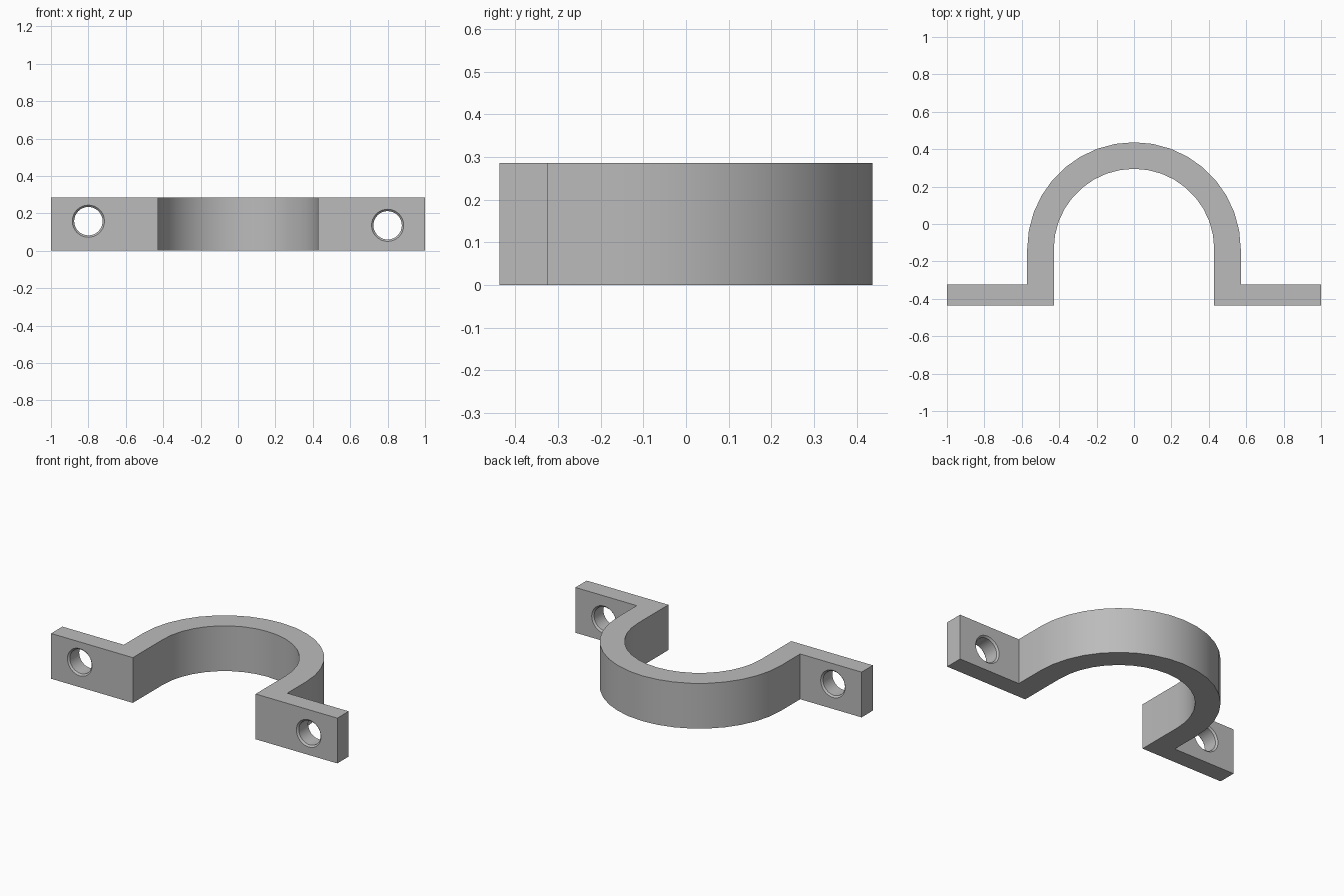
import bpy
import bmesh
from math import cos, sin, pi

cube = bpy.data.objects.get("Cube")
if cube:
    bpy.data.objects.remove(cube, do_unlink=True)

HEIGHT = 0.286
OUTER, INNER = 0.571, 0.429
ARC_Y = -0.134
FRONT, BACK = -0.437, -0.324
ARC_STEPS = 18

grey = bpy.data.materials.new("plain grey")
grey.use_nodes = True
grey.diffuse_color = (0.5, 0.5, 0.5, 1)
grey.node_tree.nodes["Principled BSDF"].inputs["Base Color"].default_value = (0.5, 0.5, 0.5, 1)


def make_object(name, bm):
    bmesh.ops.recalc_face_normals(bm, faces=bm.faces)
    mesh = bpy.data.meshes.new(name)
    bm.to_mesh(mesh)
    bm.free()
    mesh.materials.append(grey)
    obj = bpy.data.objects.new(name, mesh)
    bpy.context.collection.objects.link(obj)
    return obj


def arc(radius):
    angles = [pi * i / ARC_STEPS for i in range(ARC_STEPS + 1)]
    return [(radius * cos(a), ARC_Y + radius * sin(a)) for a in angles]


# Clamp body: outline of arch, straight legs and flat feet, extruded upward
outline = [(INNER, FRONT), (1, FRONT), (1, BACK), (OUTER, BACK)]
outline += arc(OUTER)
outline += [(-OUTER, BACK), (-1, BACK), (-1, FRONT), (-INNER, FRONT)]
outline += reversed(arc(INNER))
bm = bmesh.new()
base = bm.faces.new([bm.verts.new((x, y, 0)) for x, y in outline])
top = bmesh.ops.extrude_face_region(bm, geom=[base])["geom"]
bmesh.ops.translate(bm, vec=(0, 0, HEIGHT),
                    verts=[v for v in top if isinstance(v, bmesh.types.BMVert)])
clamp = make_object("pipe_clamp", bm)


# Screw holes with a small chamfer at both ends
def hole_cutter(name, x, z, radius=0.076, chamfer=0.01, sides=32):
    rim = radius + chamfer
    extra = 0.02
    stations = [(FRONT - extra, rim + extra), (FRONT + chamfer, radius),
                (BACK - chamfer, radius), (BACK + extra, rim + extra)]
    bm = bmesh.new()
    rings = []
    for y, r in stations:
        rings.append([bm.verts.new((x + r * cos(2 * pi * i / sides), y,
                                    z + r * sin(2 * pi * i / sides)))
                      for i in range(sides)])
    for a, b in zip(rings, rings[1:]):
        for i in range(sides):
            j = (i + 1) % sides
            bm.faces.new((a[i], a[j], b[j], b[i]))
    bm.faces.new(rings[0])
    bm.faces.new(rings[-1])
    cutter = make_object(name, bm)
    cutter.hide_render = True
    return cutter


bpy.ops.object.select_all(action="DESELECT")
clamp.select_set(True)
bpy.context.view_layer.objects.active = clamp
for name, x, z in (("right_hole_cutter", -0.80, 0.158), ("left_hole_cutter", 0.80, 0.136)):
    cutter = hole_cutter(name, x, z)
    cut = clamp.modifiers.new(name, "BOOLEAN")
    cut.operation = "DIFFERENCE"
    cut.solver = "EXACT"
    cut.object = cutter
    bpy.ops.object.modifier_apply(modifier=cut.name)
    bpy.data.objects.remove(cutter, do_unlink=True)

bpy.ops.object.shade_smooth_by_angle(angle=pi / 6)
